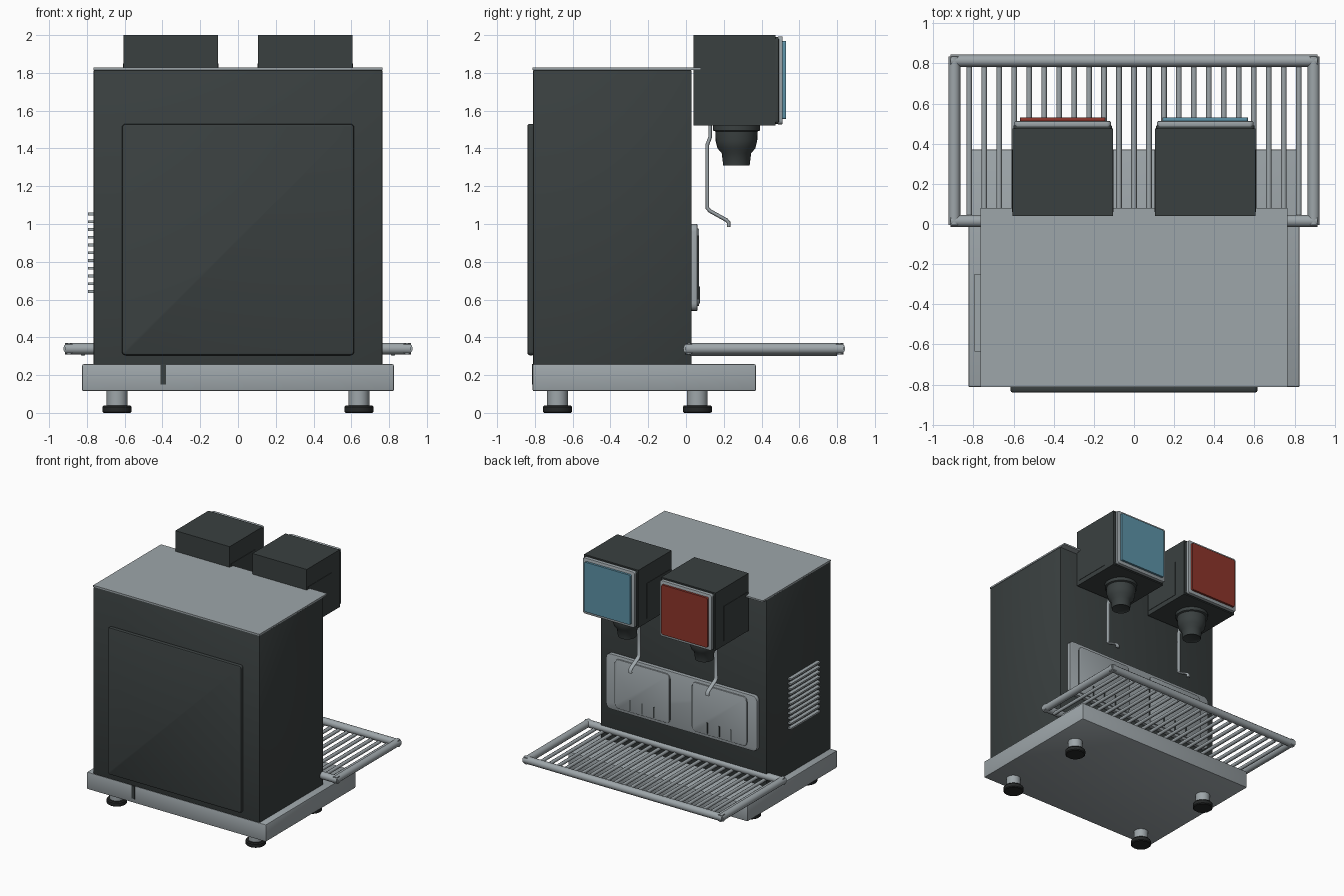
import bpy, bmesh, math
from mathutils import Vector

if "Cube" in bpy.data.objects:
    bpy.data.objects.remove(bpy.data.objects["Cube"])


def material(name, rgb):
    m = bpy.data.materials.new(name)
    m.use_nodes = True
    m.diffuse_color = (*rgb, 1)
    m.node_tree.nodes["Principled BSDF"].inputs["Base Color"].default_value = (*rgb, 1)
    return m


dark = material("charcoal", (0.042, 0.051, 0.051))
steel = material("brushed steel", (0.34, 0.38, 0.40))
black = material("black rubber", (0.018, 0.020, 0.020))
blue = material("blue panel", (0.11, 0.29, 0.39))
red = material("red panel", (0.27, 0.036, 0.024))


def finish(name, bm, mat, smooth=False):
    bmesh.ops.recalc_face_normals(bm, faces=bm.faces)
    me = bpy.data.meshes.new(name)
    bm.to_mesh(me)
    bm.free()
    me.materials.append(mat)
    ob = bpy.data.objects.new(name, me)
    bpy.context.collection.objects.link(ob)
    if smooth:
        bpy.ops.object.select_all(action="DESELECT")
        ob.select_set(True)
        bpy.context.view_layer.objects.active = ob
        bpy.ops.object.shade_smooth_by_angle(angle=math.radians(35))
    return ob


def box(name, x, y, z, mat, bevel=0, corner=0):
    """Box from ranges; corner rounds the outline seen along y, bevel softens all edges."""
    bm = bmesh.new()
    bmesh.ops.create_cube(bm, size=1)
    for v in bm.verts:
        v.co = [r[0] if c < 0 else r[1] for c, r in zip(v.co, (x, y, z))]
    if corner:
        along_y = [e for e in bm.edges
                   if abs((e.verts[0].co - e.verts[1].co).normalized().y) > 0.9]
        bmesh.ops.bevel(bm, geom=along_y, offset=corner, segments=4, profile=0.5, affect="EDGES")
    if bevel:
        sharp = [e for e in bm.edges if e.calc_face_angle() > 0.8]
        bmesh.ops.bevel(bm, geom=sharp, offset=bevel, segments=2, profile=0.5, affect="EDGES")
    return finish(name, bm, mat, bool(bevel or corner))


def lathe(name, profile, place, mat, sides=32):
    """Revolve (radius, z) points around a vertical axis."""
    bm = bmesh.new()
    rings = [[bm.verts.new((place[0] + r * math.cos(a), place[1] + r * math.sin(a), z))
              for a in (2 * math.pi * i / sides for i in range(sides))] for r, z in profile]
    for low, high in zip(rings, rings[1:]):
        for i in range(sides):
            j = (i + 1) % sides
            bm.faces.new((low[i], low[j], high[j], high[i]))
    bm.faces.new(rings[0])
    bm.faces.new(rings[-1])
    return finish(name, bm, mat, True)


def tube(name, points, radius, mat, closed=False, resolution=4):
    cu = bpy.data.curves.new(name, "CURVE")
    cu.dimensions = "3D"
    cu.bevel_depth = radius
    cu.bevel_resolution = resolution
    cu.use_fill_caps = True
    sp = cu.splines.new("POLY")
    sp.points.add(len(points) - 1)
    for p, co in zip(sp.points, points):
        p.co = (*co, 1)
    sp.use_cyclic_u = closed
    cu.materials.append(mat)
    ob = bpy.data.objects.new(name, cu)
    bpy.context.collection.objects.link(ob)
    return ob


# Cabinet, lid and base
box("cabinet", (-0.765, 0.765), (-0.81, 0.03), (0.255, 1.815), dark, 0.006)
box("lid", (-0.765, 0.765), (-0.812, 0.08), (1.815, 1.828), steel)
box("access_panel", (-0.615, 0.615), (-0.84, -0.80), (0.305, 1.53), dark, 0.012, 0.02)
box("base", (-0.825, 0.825), (-0.812, 0.37), (0.115, 0.258), steel, 0.008)
box("base_strip", (-0.41, -0.38), (-0.816, -0.808), (0.15, 0.258), dark)

# Feet
for sx in (-1, 1):
    for y in (-0.68, 0.06):
        lathe("foot_stem", [(0.055, 0.03), (0.055, 0.12)], (sx * 0.64, y), steel)
        lathe("foot_pad", [(0.07, 0), (0.077, 0.006), (0.077, 0.032), (0.07, 0.04)],
              (sx * 0.64, y), black)

# Side vent louvres
for i in range(11):
    z = 0.643 + 0.041 * i
    box("vent_louvre", (-0.795, -0.76), (-0.635, -0.25), (z - 0.007, z + 0.007), steel)

# Drip rack: tubular frame, corner joints and bars
corners = [(-0.895, 0.015), (0.895, 0.015), (0.895, 0.813), (-0.895, 0.813)]
for a, b in zip(corners, corners[1:] + corners[:1]):
    d = (Vector(b) - Vector(a)).normalized() * 0.02
    tube("rack_frame", [(a[0] - d.x, a[1] - d.y, 0.34), (b[0] + d.x, b[1] + d.y, 0.34)],
         0.03, steel)
for i in range(-11, 12):
    x = i * 0.0746
    tube("rack_bar", [(x, 0.02, 0.315), (x, 0.80, 0.315)], 0.014, steel, resolution=2)

# Splash plate with two raised panels, each with short ribs and rivets
box("splash_plate", (-0.695, 0.695), (0.025, 0.06), (0.54, 1.0), steel, 0.004, 0.04)
for cx in (-0.355, 0.355):
    box("splash_panel", (cx - 0.25, cx + 0.25), (0.055, 0.07), (0.565, 0.975), steel, 0.004, 0.03)
    for k in range(-1, 2):
        x = cx + k * 0.11
        box("splash_slot", (x - 0.005, x + 0.005), (0.068, 0.074), (0.58, 0.67), dark)
    for s in (-1, 1):
        x = cx + s * 0.25
        box("splash_groove", (x - 0.005, x + 0.005), (0.06, 0.068), (0.60, 0.94), dark)

# Two dispensing heads with framed colour panels, nozzles and spouts
for side, cx, colour in (("right", -0.355, red), ("left", 0.355, blue)):
    box(side + "_head", (cx - 0.25, cx + 0.25), (0.04, 0.475), (1.522, 2.0), dark)
    for s in (-1, 1):
        xs = sorted((cx + s * 0.24, cx + s * 0.253))
        box(side + "_head_cover", xs, (0.06, 0.37), (1.56, 1.85), dark)
    box(side + "_head_rim", (cx - 0.245, cx + 0.245), (0.47, 0.492), (1.53, 1.99), dark, 0.005, 0.02)
    box(side + "_panel_frame", (cx - 0.24, cx + 0.24), (0.485, 0.512), (1.527, 1.993),
        steel, 0.006, 0.02)
    box(side + "_colour_panel", (cx - 0.212, cx + 0.212), (0.51, 0.53), (1.555, 1.968),
        colour, 0, 0.01)
    lathe(side + "_nozzle", [(0.06, 1.315), (0.07, 1.31), (0.078, 1.375), (0.10, 1.40),
                             (0.11, 1.44), (0.112, 1.49), (0.125, 1.495), (0.125, 1.53)],
          (cx, 0.267), dark)
    spout = tube(side + "_spout", [(0, 0.128, 1.53), (0, 0.128, 1.46), (0, 0.113, 1.42),
                                   (0, 0.113, 1.085), (0, 0.125, 1.07), (0, 0.215, 1.02),
                                   (0, 0.226, 1.008), (0, 0.226, 0.985)], 0.01, steel)
    spout.location.x = cx
    spout.scale.x = 1.7
